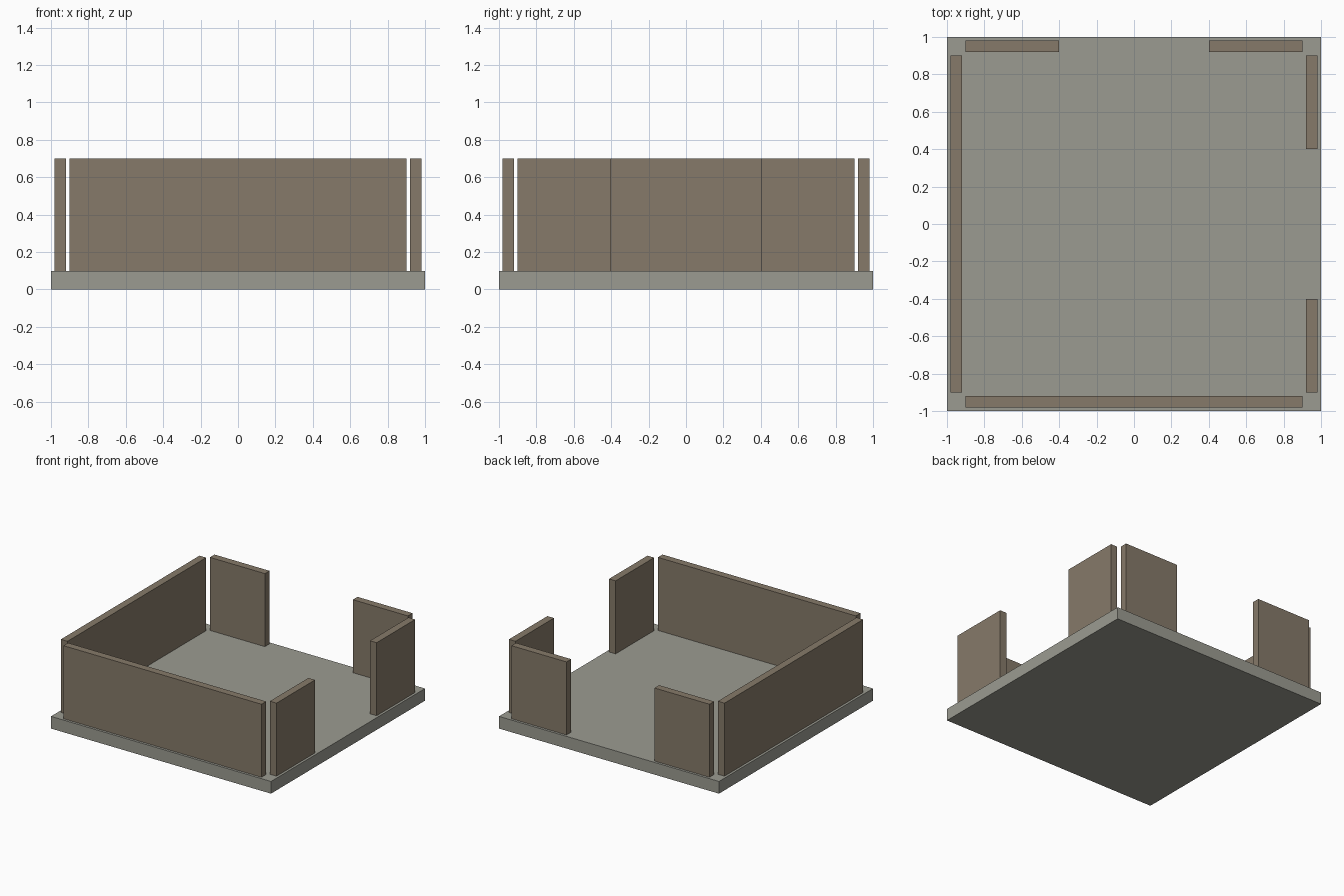
import bpy

if "Cube" in bpy.data.objects:
    bpy.data.objects.remove(bpy.data.objects["Cube"])


def material(name, rgb):
    mat = bpy.data.materials.new(name)
    mat.diffuse_color = (*rgb, 1.0)
    mat.use_nodes = True
    mat.node_tree.nodes["Principled BSDF"].inputs["Base Color"].default_value = mat.diffuse_color
    return mat


STONE = material("grey_stone", (0.33, 0.33, 0.285))
WALL = material("brown_wall", (0.24, 0.195, 0.142))


def box(name, low, high, mat):
    """Axis-aligned box between two corners."""
    center = [(a + b) / 2 for a, b in zip(low, high)]
    bpy.ops.mesh.primitive_cube_add(size=1, location=center)
    obj = bpy.context.object
    obj.name = name
    obj.scale = [b - a for a, b in zip(low, high)]
    bpy.ops.object.transform_apply(location=False, rotation=False, scale=True)
    obj.data.materials.append(mat)


FLOOR_TOP, WALL_TOP = 0.10, 0.70
INNER, OUTER = 0.92, 0.98      # wall thickness range
END, DOOR = 0.90, 0.40         # wall ends and doorway half width

# Floor slab
box("floor_slab", (-1, -1, 0), (1, 1, FLOOR_TOP), STONE)

# Full walls on the front and left
box("front_wall", (-END, -OUTER, FLOOR_TOP), (END, -INNER, WALL_TOP), WALL)
box("left_wall", (-OUTER, -END, FLOOR_TOP), (-INNER, END, WALL_TOP), WALL)

# Split walls with a wide doorway on the back and right
for label, a, b in (("a", -END, -DOOR), ("b", DOOR, END)):
    box("back_wall_" + label, (a, INNER, FLOOR_TOP), (b, OUTER, WALL_TOP), WALL)
    box("right_wall_" + label, (INNER, a, FLOOR_TOP), (OUTER, b, WALL_TOP), WALL)
